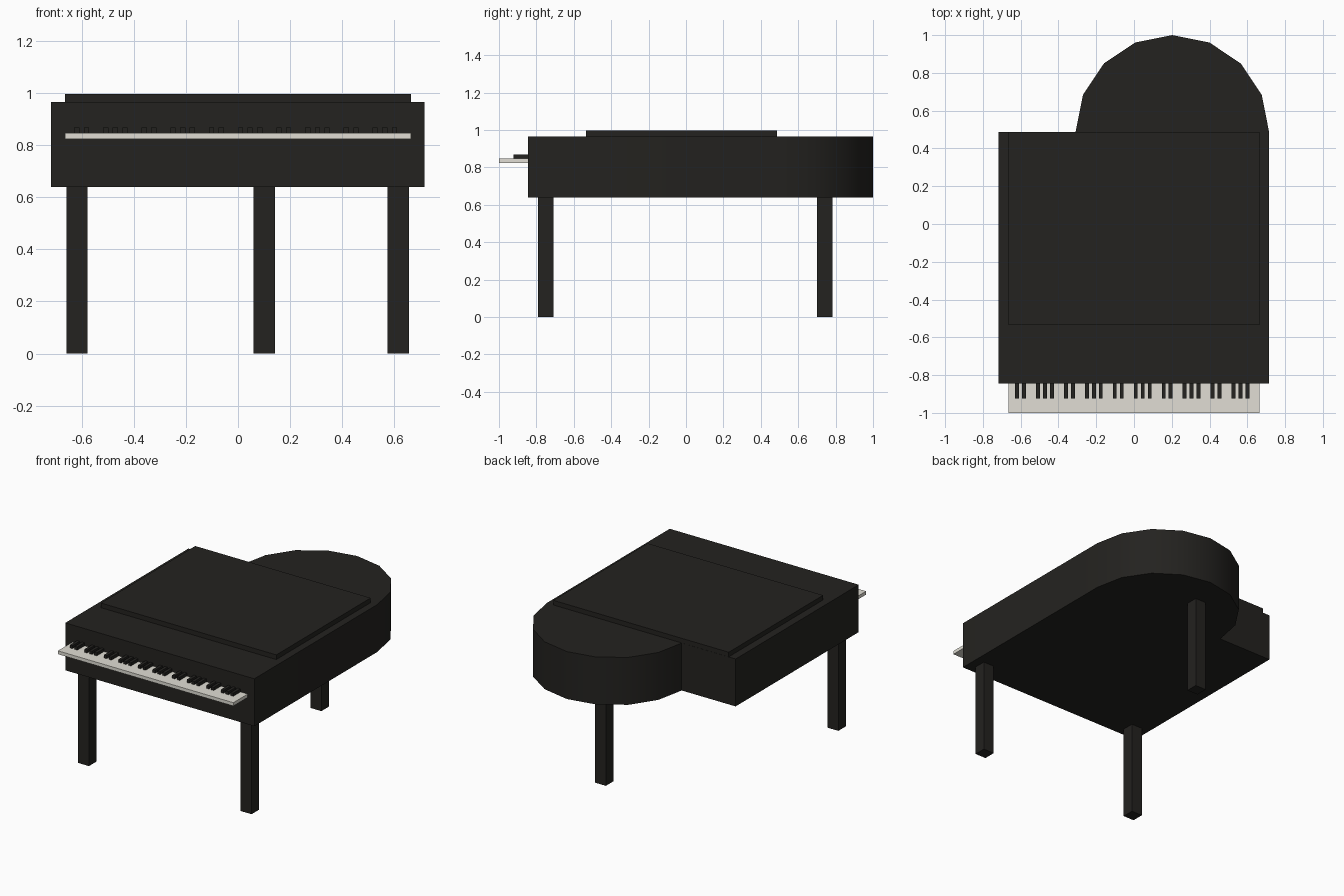
import bpy, bmesh, math
from mathutils import Matrix, Vector

if "Cube" in bpy.data.objects:
    bpy.data.objects.remove(bpy.data.objects["Cube"])


def material(name, rgb):
    m = bpy.data.materials.new(name)
    m.diffuse_color = (*rgb, 1)
    m.use_nodes = True
    m.node_tree.nodes["Principled BSDF"].inputs["Base Color"].default_value = m.diffuse_color
    return m


BLACK = material("black_lacquer", (0.017, 0.016, 0.014))
IVORY = material("ivory", (0.75, 0.73, 0.66))


def finish(name, bm, mat):
    bmesh.ops.recalc_face_normals(bm, faces=bm.faces)
    me = bpy.data.meshes.new(name)
    bm.to_mesh(me)
    bm.free()
    me.materials.append(mat)
    ob = bpy.data.objects.new(name, me)
    bpy.context.collection.objects.link(ob)
    return ob


def add_box(bm, lo, hi):
    lo, hi = Vector(lo), Vector(hi)
    bmesh.ops.create_cube(bm, size=1, matrix=Matrix.Translation((lo + hi) / 2)
                          @ Matrix.Diagonal((*(hi - lo), 1)))


def box(name, lo, hi, mat):
    bm = bmesh.new()
    add_box(bm, lo, hi)
    return finish(name, bm, mat)


# Case: rectangular front with an offset half-round tail
Z0, Z1 = 0.64, 0.965
cx, cy, r = 0.203, 0.488, 0.512
outline = [(-0.718, -0.845), (0.715, -0.845)]
outline += [(cx + r * math.cos(math.pi * i / 8), cy + r * math.sin(math.pi * i / 8))
            for i in range(9)]
outline.append((-0.718, cy))
bm = bmesh.new()
base = bm.faces.new([bm.verts.new((x, y, Z0)) for x, y in outline])
ext = bmesh.ops.extrude_face_region(bm, geom=[base], use_keep_orig=True)
top = [v for v in ext["geom"] if isinstance(v, bmesh.types.BMVert)]
bmesh.ops.translate(bm, verts=top, vec=(0, 0, Z1 - Z0))
case = finish("case", bm, BLACK)
bpy.context.view_layer.objects.active = case
case.select_set(True)
bpy.ops.object.shade_smooth_by_angle(angle=math.radians(30))

# Lid panel lying on the case
box("lid", (-0.665, -0.535, Z1), (0.665, 0.487, 0.997), BLACK)

# Keyboard: one white slab, black keys grouped in twos and threes
box("white_keys", (-0.665, -1.0, 0.824), (0.665, -0.845, 0.847), IVORY)
bm = bmesh.new()
w = 1.33 / 36
for octave in range(5):
    for k in (1, 2, 4, 5, 6):
        x = -0.665 + w * (octave * 7 + k + 0.25)
        add_box(bm, (x - 0.01, -0.923, 0.847), (x + 0.01, -0.845, 0.868))
finish("black_keys", bm, BLACK)

# Three square legs
for name, x, y in (("front_leg_left", -0.618, -0.749),
                   ("front_leg_right", 0.615, -0.749),
                   ("rear_leg", 0.101, 0.741)):
    box(name, (x - 0.041, y - 0.041, 0), (x + 0.041, y + 0.041, Z0), BLACK)
